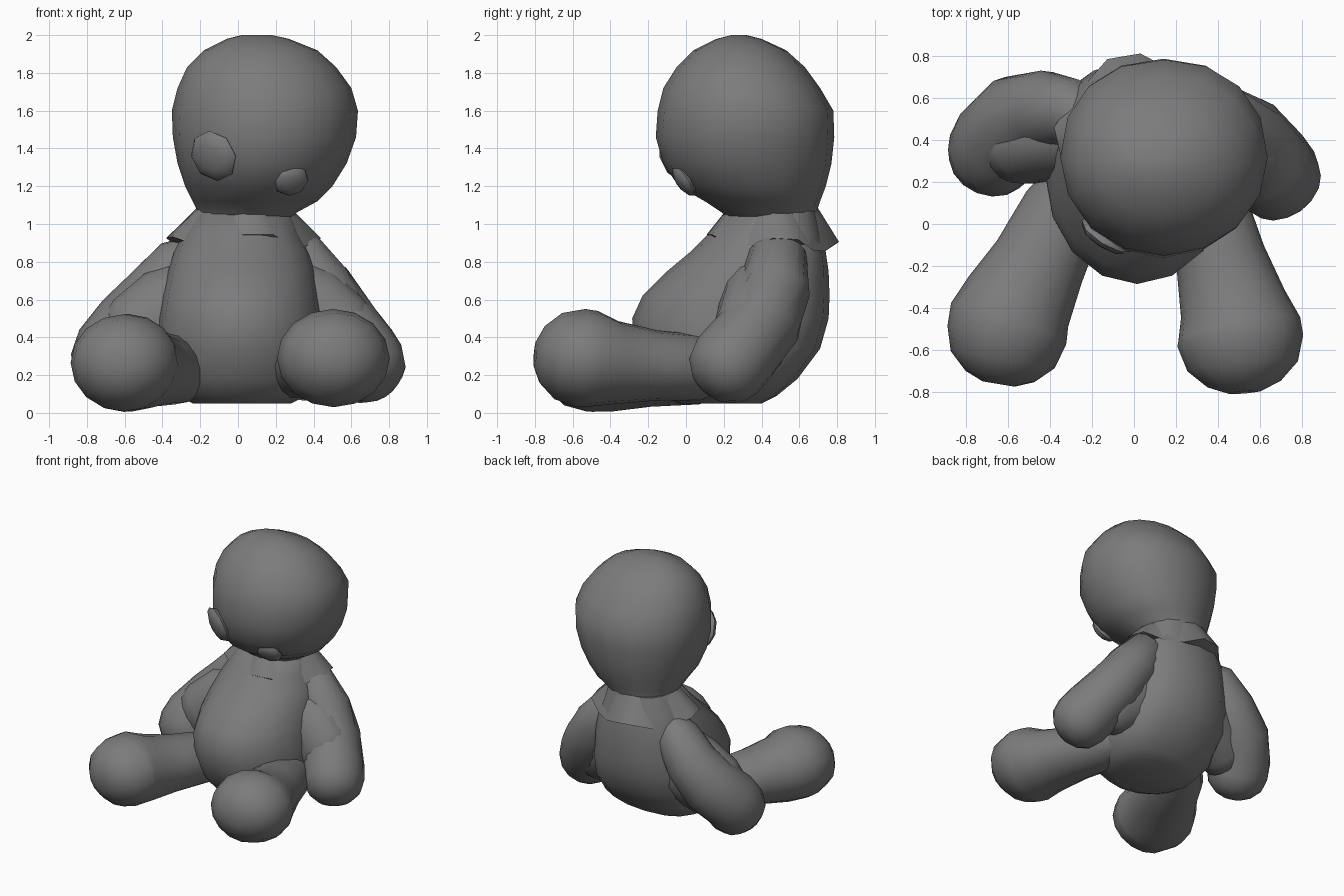
import bpy, bmesh
from math import sin, cos, pi, radians
from mathutils import Vector

if "Cube" in bpy.data.objects:
    bpy.data.objects.remove(bpy.data.objects["Cube"])
SIDES = 16
ANGLES = [2 * pi * i / SIDES for i in range(SIDES)]

grey = bpy.data.materials.new("plush grey")
grey.use_nodes = True
grey.diffuse_color = (0.2, 0.2, 0.2, 1)
bsdf = grey.node_tree.nodes["Principled BSDF"]
bsdf.inputs["Base Color"].default_value = grey.diffuse_color
bsdf.inputs["Roughness"].default_value = 0.9


def finish(name, bm):
    bmesh.ops.recalc_face_normals(bm, faces=bm.faces)
    mesh = bpy.data.meshes.new(name)
    bm.to_mesh(mesh)
    bm.free()
    mesh.materials.append(grey)
    obj = bpy.data.objects.new(name, mesh)
    bpy.context.collection.objects.link(obj)
    bpy.ops.object.select_all(action='DESELECT')
    obj.select_set(True)
    bpy.context.view_layer.objects.active = obj
    bpy.ops.object.shade_smooth_by_angle(angle=radians(60))


def skin(name, rings, caps=True):
    """Join equal-length rings of points with quads."""
    bm = bmesh.new()
    loops = [[bm.verts.new(p) for p in ring] for ring in rings]
    n = len(loops[0])
    for a, b in zip(loops, loops[1:]):
        for i in range(n):
            j = (i + 1) % n
            bm.faces.new((a[i], a[j], b[j], b[i]))
    if caps:
        bm.faces.new(loops[0])
        bm.faces.new(loops[-1])
    finish(name, bm)


def stacked(name, levels, back_power):
    """Horizontal ovals given as height, x range and y range; a lower power squares the back."""
    rings = []
    for z, x0, x1, y0, y1 in levels:
        ring = []
        for a in ANGLES:
            c, s = cos(a), sin(a)
            if s > 0.01:
                c = abs(c) ** back_power * (1 if c > 0 else -1)
                s = s ** back_power
            ring.append(((x0 + x1) / 2 + (x1 - x0) / 2 * c,
                         (y0 + y1) / 2 + (y1 - y0) / 2 * s, z))
        rings.append(ring)
    skin(name, rings)


def limb(name, stations, height=1.0):
    """Tube through x, y, z, radius stations with a domed far end."""
    pts = [Vector(s[:3]) for s in stations]
    radii = [s[3] for s in stations]
    end, r = pts[-1], radii[-1]
    direction = (pts[-1] - pts[-2]).normalized()
    for t in (0.5, 0.95, 1.3):
        pts.append(end + direction * r * 0.85 * sin(t))
        radii.append(r * cos(t))
    rings = []
    for i, p in enumerate(pts):
        tangent = (pts[min(i + 1, len(pts) - 1)] - pts[max(i - 1, 0)]).normalized()
        u = tangent.cross(Vector((0, 0, 1))).normalized()
        v = tangent.cross(u) * height
        rings.append([p + radii[i] * (u * cos(a) + v * sin(a)) for a in ANGLES])
    skin(name, rings)


def button(name, centre, normal, radius, depth):
    """Flattened dome facing along normal."""
    bm = bmesh.new()
    bmesh.ops.create_uvsphere(bm, u_segments=8, v_segments=6, radius=1)
    turn = Vector(normal).to_track_quat('Z', 'Y')
    for v in bm.verts:
        local = Vector((v.co.x * radius, v.co.y * radius, v.co.z * depth))
        v.co = Vector(centre) + turn @ local
    finish(name, bm)


# Head, tapering into the neck
stacked("head", [
    (1.00, -0.20, 0.27, 0.24, 0.68), (1.06, -0.21, 0.31, 0.19, 0.69),
    (1.12, -0.24, 0.42, 0.10, 0.71), (1.20, -0.28, 0.50, -0.04, 0.74),
    (1.32, -0.32, 0.575, -0.12, 0.77), (1.46, -0.345, 0.625, -0.16, 0.785),
    (1.60, -0.35, 0.635, -0.15, 0.78), (1.72, -0.32, 0.60, -0.12, 0.71),
    (1.83, -0.27, 0.52, -0.05, 0.63), (1.92, -0.18, 0.42, 0.04, 0.53),
    (1.98, -0.06, 0.27, 0.16, 0.40), (2.00, 0.02, 0.18, 0.24, 0.32)],
    back_power=0.92)

# Face buttons
button("large_face_button", (-0.13, -0.055, 1.36), (-0.5, -0.8, -0.3), 0.14, 0.05)
button("small_face_button", (0.28, -0.01, 1.23), (0.2, -0.8, -0.55), 0.095, 0.04)

# Torso with a forward belly and a broad back
stacked("torso", [
    (0.05, -0.24, 0.28, -0.04, 0.40), (0.09, -0.32, 0.36, -0.12, 0.48),
    (0.18, -0.39, 0.44, -0.20, 0.59), (0.34, -0.42, 0.46, -0.27, 0.71),
    (0.50, -0.42, 0.45, -0.285, 0.755), (0.62, -0.40, 0.43, -0.23, 0.76),
    (0.75, -0.37, 0.41, -0.10, 0.755), (0.85, -0.34, 0.38, 0.02, 0.74),
    (0.95, -0.29, 0.33, 0.12, 0.72), (1.08, -0.21, 0.28, 0.23, 0.69)],
    back_power=0.75)

# Wavy collar that flares at the back and sides and lies flat in front
inner, outer, under = [], [], []
for i, a in enumerate(ANGLES):
    wave = 0.025 * (-1) ** (i // 2)
    x, y = cos(a), sin(a)
    inner.append((0.03 + 0.25 * x, 0.46 + 0.24 * y, 1.07 + wave * 0.5))
    outer.append((0.03 + (0.385 + wave) * x, 0.46 + (0.325 + wave) * y,
                  0.90 + wave - 0.02 * y))
    under.append((0.03 + 0.30 * x, 0.46 + 0.27 * y, 0.88))
skin("collar", [inner, outer, under], caps=False)

# Arms and hands
limb("left_arm", [(0.20, 0.46, 0.88, 0.10), (0.31, 0.48, 0.82, 0.16),
                  (0.42, 0.47, 0.66, 0.19), (0.53, 0.41, 0.48, 0.205),
                  (0.63, 0.29, 0.33, 0.215), (0.68, 0.22, 0.25, 0.215)])
limb("right_arm", [(-0.17, 0.48, 0.86, 0.10), (-0.30, 0.53, 0.78, 0.16),
                   (-0.42, 0.54, 0.62, 0.19), (-0.55, 0.50, 0.46, 0.215),
                   (-0.65, 0.39, 0.33, 0.22), (-0.67, 0.34, 0.26, 0.22)])

# Soft gussets joining the arms to the torso
limb("left_underarm", [(0.22, 0.38, 0.56, 0.22), (0.38, 0.38, 0.51, 0.21),
                       (0.52, 0.34, 0.40, 0.195)], 1.3)
limb("right_underarm", [(-0.22, 0.44, 0.54, 0.22), (-0.38, 0.42, 0.49, 0.21),
                        (-0.52, 0.38, 0.39, 0.195)], 1.3)

# Legs and rounded feet
limb("left_leg", [(0.28, 0.22, 0.24, 0.15), (0.34, 0.08, 0.24, 0.20),
                  (0.41, -0.16, 0.25, 0.215), (0.47, -0.38, 0.265, 0.255),
                  (0.50, -0.50, 0.285, 0.295), (0.505, -0.555, 0.29, 0.30)], 0.87)
limb("right_leg", [(-0.26, 0.22, 0.23, 0.15), (-0.33, 0.07, 0.225, 0.20),
                   (-0.45, -0.18, 0.235, 0.225), (-0.55, -0.37, 0.245, 0.265),
                   (-0.595, -0.47, 0.265, 0.29), (-0.605, -0.53, 0.265, 0.285)], 0.9)
